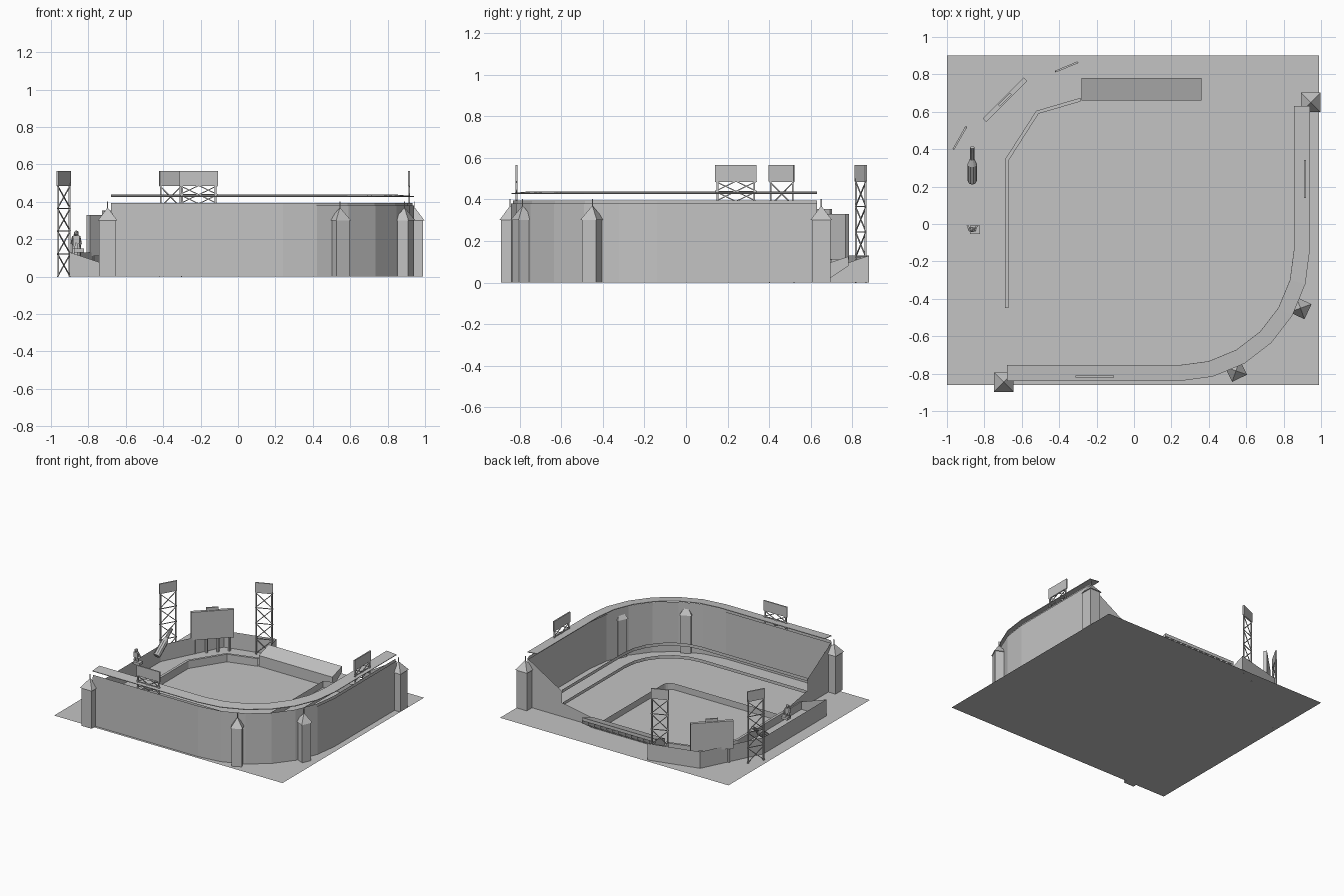
import bpy, bmesh, math
from mathutils import Vector, Matrix

cube = bpy.data.objects.get("Cube")
if cube:
    bpy.data.objects.remove(cube, do_unlink=True)

grey = bpy.data.materials.new("concrete_grey")
grey.use_nodes = True
colour = (0.55, 0.55, 0.55, 1)
grey.diffuse_color = colour
grey.node_tree.nodes["Principled BSDF"].inputs["Base Color"].default_value = colour


def finish(name, bm):
    me = bpy.data.meshes.new(name)
    bm.to_mesh(me)
    bm.free()
    me.materials.append(grey)
    ob = bpy.data.objects.new(name, me)
    bpy.context.collection.objects.link(ob)
    return ob


def add_box(bm, centre, size, turn=0.0):
    m = Matrix.Translation(centre) @ Matrix.Rotation(turn, 4, 'Z') @ Matrix.Diagonal((*size, 1))
    bmesh.ops.create_cube(bm, size=1, matrix=m)


def add_bar(bm, a, b, w):
    a, b = Vector(a), Vector(b)
    rot = (b - a).to_track_quat('Z', 'Y').to_matrix().to_4x4()
    m = Matrix.Translation((a + b) / 2) @ rot @ Matrix.Diagonal((w, w, (b - a).length, 1))
    bmesh.ops.create_cube(bm, size=1, matrix=m)


def add_ribbon(bm, low, z0, high, z1):
    """Strip of quads between two paths at two heights."""
    rows = [[bm.verts.new((x, y, z)) for x, y in p] for p, z in ((low, z0), (high, z1))]
    for i in range(len(low) - 1):
        bm.faces.new((rows[0][i], rows[0][i + 1], rows[1][i + 1], rows[1][i]))


def add_face(bm, points):
    bm.faces.new([bm.verts.new(p) for p in points])


def stand_path(t):
    """Outline of the grandstand, moved inwards by t."""
    r = 0.7 - t
    arc = [(0.24 + r * math.cos(a), -0.14 + r * math.sin(a))
           for a in (math.radians(-90 + 15 * i) for i in range(7))]
    return [(-0.68, -0.84 + t)] + arc + [(0.94 - t, 0.63)]


# Ground
bm = bmesh.new()
add_face(bm, [(-1, -0.86, 0), (0.99, -0.86, 0), (0.99, 0.9, 0), (-1, 0.9, 0)])
finish("ground", bm)

# Grandstand outer wall with its parapet and stepped end walls
bm = bmesh.new()
outer = stand_path(0)
add_ribbon(bm, outer, 0, outer, 0.38)
inset = stand_path(0.008)
add_ribbon(bm, inset, 0.37, inset, 0.395)
profile = [(0, 0), (0, 0.38), (0.3, 0.2), (0.3, 0.11), (0.64, 0.05), (0.64, 0)]
add_face(bm, [(-0.68, -0.84 + t, z) for t, z in profile])
add_face(bm, [(0.94 - t, 0.63, z) for t, z in profile])
finish("grandstand_wall", bm)

# Deck fronts and field fence
for name, t, z0, z1 in (("upper_deck_front", 0.3, 0.185, 0.21),
                        ("lower_deck_rail", 0.31, 0.09, 0.115),
                        ("field_fence", 0.64, 0, 0.05)):
    bm = bmesh.new()
    add_ribbon(bm, stand_path(t), z0, stand_path(t), z1)
    finish(name, bm)

# Grandstand roof
bm = bmesh.new()
add_ribbon(bm, outer, 0.43, stand_path(0.085), 0.438)
roof = finish("grandstand_roof", bm)
roof.modifiers.new("thickness", 'SOLIDIFY').thickness = 0.005

# Corner and arc turrets with pyramid caps and spikes
for i, (x, y, w, deg) in enumerate(((-0.697, -0.845, 0.09, 0), (0.945, 0.65, 0.09, 0),
                                    (0.89, -0.45, 0.075, -25), (0.545, -0.785, 0.075, -64))):
    bm = bmesh.new()
    turn = math.radians(deg)
    add_box(bm, (x, y, 0.15), (w, w, 0.3), turn)
    cap = Matrix.Translation((x, y, 0.335)) @ Matrix.Rotation(turn + math.pi / 4, 4, 'Z')
    bmesh.ops.create_cone(bm, cap_ends=True, segments=4, radius1=(w + 0.014) * 0.707,
                          radius2=0, depth=0.07, matrix=cap)
    add_bar(bm, (x, y, 0.36), (x, y, 0.402), 0.005)
    finish(f"turret_{i + 1}", bm)


# Floodlights: a board on a cross-braced frame
def floodlight(name, a, b, foot, bays, columns):
    bm = bmesh.new()
    a, b = Vector((*a, 0)), Vector((*b, 0))
    up = Vector((0, 0, 1))
    d = b - a
    add_box(bm, (a + b) / 2 + up * 0.525, (d.length, 0.01, 0.08), math.atan2(d.y, d.x))
    step = (0.487 - foot) / bays
    for p in (a + d * 0.06, b - d * 0.06):
        add_bar(bm, p + up * foot, p + up * 0.5, 0.009)
    for k in range(bays):
        z0, z1 = foot + k * step, foot + (k + 1) * step
        add_bar(bm, a + up * z1, b + up * z1, 0.005)
        for c in range(columns):
            p, q = a + d * (c / columns), a + d * ((c + 1) / columns)
            add_bar(bm, p + up * z0, q + up * z1, 0.005)
            add_bar(bm, q + up * z0, p + up * z1, 0.005)
    finish(name, bm)


floodlight("left_field_floodlight", (-0.965, 0.4), (-0.897, 0.52), 0, 4, 1)
floodlight("back_floodlight", (-0.42, 0.815), (-0.3, 0.865), 0, 4, 1)
floodlight("front_roof_floodlight", (-0.312, -0.815), (-0.108, -0.815), 0.39, 2, 2)
floodlight("side_roof_floodlight", (0.915, 0.14), (0.915, 0.34), 0.39, 2, 2)

# Outfield terrace: outer wall, sloping end walls and thick field wall
back = [(-0.9, -0.46), (-0.9, 0.32), (-0.67, 0.78), (-0.28, 0.88)]
front = [(-0.69, -0.45), (-0.69, 0.345), (-0.523, 0.605), (-0.285, 0.675)]
inner = [(-0.67, -0.45), (-0.67, 0.34), (-0.51, 0.59), (-0.285, 0.655)]
bm = bmesh.new()
add_ribbon(bm, back, 0, back, 0.13)
for k in (0, -1):
    p, q = back[k], front[k]
    add_face(bm, [(*p, 0), (*p, 0.13), (*q, 0.06), (*q, 0)])
finish("outfield_outer_wall", bm)
bm = bmesh.new()
add_ribbon(bm, front, 0, front, 0.06)
add_ribbon(bm, front, 0.06, inner, 0.06)
add_ribbon(bm, inner, 0.06, inner, 0)
finish("outfield_field_wall", bm)

# Bleachers: sloping deck on a row of triangular brackets
bm = bmesh.new()
x0, x1 = -0.28, 0.36
add_face(bm, [(x0, 0.66, 0.085), (x1, 0.66, 0.085), (x1, 0.78, 0.125), (x0, 0.78, 0.125)])
add_face(bm, [(x0, 0.66, 0), (x1, 0.66, 0), (x1, 0.66, 0.085), (x0, 0.66, 0.085)])
add_face(bm, [(x0, 0.78, 0.1), (x1, 0.78, 0.1), (x1, 0.78, 0.125), (x0, 0.78, 0.125)])
for k in range(13):
    x = x0 + (x1 - x0) * k / 12
    add_face(bm, [(x, 0.66, 0), (x, 0.66, 0.085), (x, 0.78, 0.125), (x, 0.78, 0.08)])
finish("bleachers", bm)

# Scoreboard on legs with a small crest
bm = bmesh.new()
a, b = Vector((-0.8, 0.555, 0)), Vector((-0.58, 0.775, 0))
d, mid = b - a, (a + b) / 2
turn = math.atan2(d.y, d.x)
add_box(bm, mid + Vector((0, 0, 0.22)), (d.length, 0.026, 0.22), turn)
add_box(bm, mid + Vector((0, 0, 0.342)), (0.09, 0.012, 0.024), turn)
for k in range(4):
    p = a + d * (0.1 + 0.267 * k)
    add_bar(bm, p, p + Vector((0, 0, 0.12)), 0.014)
finish("scoreboard", bm)

# Leaning giant bottle, spun from rings
bm = bmesh.new()
rings = [(0, 0.022), (0.01, 0.026), (0.12, 0.026), (0.155, 0.013), (0.2, 0.011), (0.235, 0.011)]
lean = Matrix.Translation((-0.865, 0.225, 0.09)) @ Matrix.Rotation(math.radians(-52), 4, 'X')
loops = [[bm.verts.new(lean @ Vector((r * math.cos(math.tau * k / 10),
                                     r * math.sin(math.tau * k / 10), h))) for k in range(10)]
         for h, r in rings]
for low, high in zip(loops, loops[1:]):
    for k in range(10):
        j = (k + 1) % 10
        bm.faces.new((low[k], low[j], high[j], high[k]))
bm.faces.new(loops[0][::-1])
bm.faces.new(loops[-1])
finish("giant_bottle", bm)

# Small statue on a plinth
bm = bmesh.new()
x, y = -0.865, -0.03
add_box(bm, (x + 0.015, y, 0.14), (0.055, 0.045, 0.02))
for s in (-1, 1):
    add_bar(bm, (x + s * 0.014, y, 0.15), (x + s * 0.008, y, 0.185), 0.013)
    add_bar(bm, (x + s * 0.016, y, 0.215), (x + s * 0.024, y + 0.02, 0.175), 0.01)
add_box(bm, (x, y, 0.2), (0.034, 0.022, 0.04))
bmesh.ops.create_icosphere(bm, subdivisions=1, radius=0.015,
                           matrix=Matrix.Translation((x, y, 0.233)))
finish("statue", bm)
